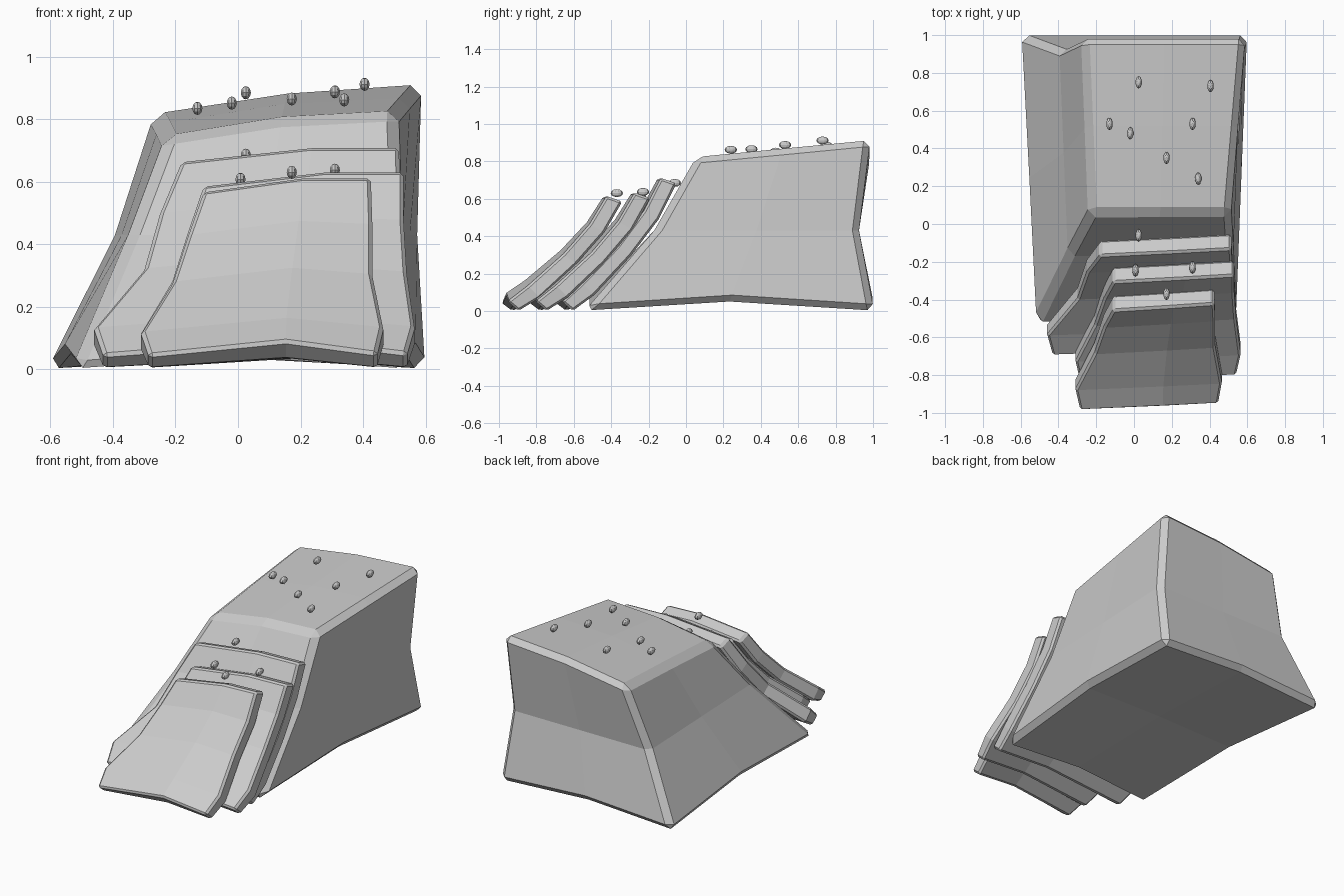
import bpy, bmesh
from itertools import product

if "Cube" in bpy.data.objects:
    bpy.data.objects.remove(bpy.data.objects["Cube"])


def grid_block(name, counts, point, bevel):
    """Closed block with counts=(nx, ny, nz) cells; point(i, j, k) places each node."""
    bm = bmesh.new()
    verts = {}

    def v(c):
        if c not in verts:
            verts[c] = bm.verts.new(point(*c))
        return verts[c]

    for axis in range(3):
        a, b = (axis + 1) % 3, (axis + 2) % 3
        for side, p, q in product((0, counts[axis]), range(counts[a]), range(counts[b])):
            face = []
            for dp, dq in ((0, 0), (1, 0), (1, 1), (0, 1)):
                c = [0, 0, 0]
                c[axis], c[a], c[b] = side, p + dp, q + dq
                face.append(v(tuple(c)))
            bm.faces.new(face if side else face[::-1])
    bmesh.ops.recalc_face_normals(bm, faces=bm.faces[:])
    mesh = bpy.data.meshes.new(name)
    bm.to_mesh(mesh)
    bm.free()
    ob = bpy.data.objects.new(name, mesh)
    bpy.context.collection.objects.link(ob)
    mod = ob.modifiers.new("chamfer", 'BEVEL')
    mod.width = bevel
    mod.segments = 1
    mod.limit_method = 'ANGLE'
    mod.angle_limit = 0.8
    return ob


# Main rock: per level, front and back rows of (left x, right x, y)
LEVELS = [((-0.53, 0.54, -0.54), (-0.61, 0.60, 1.005)),
          ((-0.35, 0.525, -0.17), (-0.395, 0.575, 0.925)),
          ((-0.23, 0.51, 0.055), (-0.27, 0.59, 0.985))]
BOTTOM_Z = [[0.0, 0.04, 0.0], [0.05, 0.06, 0.05], [0.0, 0.035, 0.0]]
TOP_Z = [[0.745, 0.805, 0.825], [0.785, 0.85, 0.87], [0.82, 0.885, 0.915]]


def rock_point(i, j, k):
    front, back = LEVELS[k]
    l, r, y = (f + (b - f) * j / 2 for f, b in zip(front, back))
    z = (BOTTOM_Z[j][i], 0.43, TOP_Z[j][i])[k]
    x = l + (r - l) * i / 2
    return (x, y, z)


grid_block("main_rock", (2, 2, 2), rock_point, 0.035)

# Curved slabs leaning on the front: upper-surface profile (y, z), back offset (dy, dz)
PROFILE = [(-0.97, 0.09), (-0.86, 0.165), (-0.67, 0.325), (-0.53, 0.475), (-0.44, 0.615)]
OFFSET = [(0.06, -0.06), (0.065, -0.065), (0.07, -0.055), (0.08, -0.045), (0.085, -0.03)]
NARROW = [-0.285, -0.31, -0.21, -0.16, -0.11]
SLABS = [("outer_slab", 0.0, 1.0, NARROW, [0.445, 0.465, 0.43, 0.43, 0.425]),
         ("middle_slab", 0.15, 1.03, NARROW, [0.54, 0.565, 0.54, 0.53, 0.53]),
         ("inner_slab", 0.29, 1.16, [-0.43, -0.46, -0.30, -0.25, -0.18],
          [0.53, 0.54, 0.53, 0.52, 0.515])]


def slab(name, shift, stretch, left, right):
    def point(i, j, k):
        y, z = PROFILE[k]
        dy, dz = OFFSET[k]
        t = k / 4
        droop = (0.045, 0.0, 0.04 * (1 - t))[i]
        x = (left[k], 0.4 * left[k] + 0.6 * right[k], right[k])[i]
        z = 0.09 + (z - 0.09) * (1 + (stretch - 1) * 1.15)
        y += shift + (-0.02, 0, 0.015)[i]
        return (x, y + dy * j, max(0.0, z + dz * j - droop))
    return grid_block(name, (2, 1, 4), point, 0.012)


for s in SLABS:
    slab(*s)

# Small pebbles scattered over the rock top and slab rims
PEBBLES = [(0.025, 0.75, 0.885), (0.405, 0.73, 0.912), (-0.13, 0.53, 0.835),
           (-0.02, 0.48, 0.852), (0.31, 0.53, 0.888), (0.172, 0.35, 0.865),
           (0.34, 0.24, 0.862), (0.025, -0.06, 0.685), (0.008, -0.245, 0.608),
           (0.31, -0.23, 0.637), (0.172, -0.37, 0.63)]
for n, p in enumerate(PEBBLES):
    bpy.ops.mesh.primitive_uv_sphere_add(segments=10, ring_count=6, radius=1, location=p)
    ob = bpy.context.object
    ob.name = f"pebble_{n + 1}"
    ob.scale = (0.017, 0.033, 0.021)
